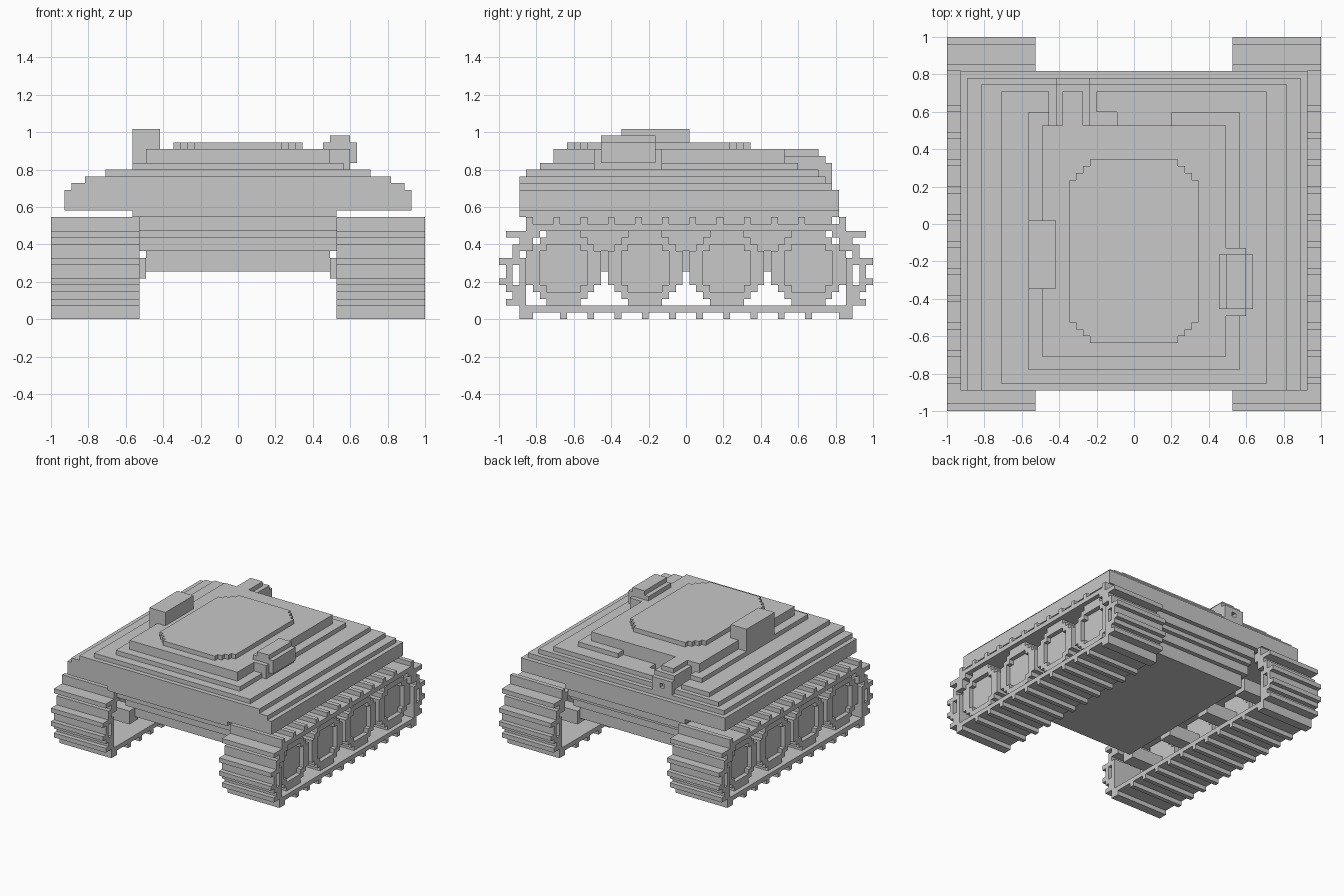
import bpy, bmesh, math
from itertools import product

cube = bpy.data.objects.get("Cube")
if cube:
    bpy.data.objects.remove(cube)

N = 55            # blocks along the longest side
S = 2 / N         # size of one block

GREY = (0.58, 0.58, 0.58, 1)
grey = bpy.data.materials.new("plain grey")
grey.use_nodes = True
grey.diffuse_color = GREY
grey.node_tree.nodes["Principled BSDF"].inputs["Base Color"].default_value = GREY


def box(x0, x1, y0, y1, z0, z1):
    """Set of block cells filling a box."""
    return set(product(range(x0, x1), range(y0, y1), range(z0, z1)))


def rect(y0, y1, z0, z1):
    """Flat set of (y, z) cells."""
    return set(product(range(y0, y1), range(z0, z1)))


def extrude(x0, x1, cells):
    """Sweep a flat set of (y, z) cells across x."""
    return {(x, y, z) for x in range(x0, x1) for y, z in cells}


def disc(cy, cz, r):
    """Stepped round set of (y, z) cells."""
    span = range(-8, 9)
    return {(cy + a, cz + b) for a in span for b in span if math.hypot(a, b) <= r}


def mirror(cells):
    return {(N - 1 - x, y, z) for x, y, z in cells}


def build(name, cells):
    """Skin the outside of a set of cells and merge its flat faces."""
    bm = bmesh.new()
    verts = {}

    def vert(p):
        if p not in verts:
            verts[p] = bm.verts.new(((p[0] - N / 2) * S, (p[1] - N / 2) * S, p[2] * S))
        return verts[p]

    for c in cells:
        for axis in range(3):
            u, v = (axis + 1) % 3, (axis + 2) % 3
            for side in (0, 1):
                n = list(c)
                n[axis] += 2 * side - 1
                if tuple(n) in cells:
                    continue
                loop = []
                for du, dv in ((0, 0), (1, 0), (1, 1), (0, 1)):
                    p = list(c)
                    p[axis] += side
                    p[u] += du
                    p[v] += dv
                    loop.append(vert(tuple(p)))
                bm.faces.new(loop if side else loop[::-1])
    bmesh.ops.dissolve_limit(bm, angle_limit=0.01, verts=bm.verts[:], edges=bm.edges[:])
    bmesh.ops.triangulate(bm, faces=[f for f in bm.faces if len(f.verts) > 4])
    mesh = bpy.data.meshes.new(name)
    bm.to_mesh(mesh)
    bm.free()
    mesh.materials.append(grey)
    obj = bpy.data.objects.new(name, mesh)
    bpy.context.collection.objects.link(obj)


# Lower hull: tapers inward toward the belly
build("lower_hull",
      box(14, 41, 10, 46, 7, 10) | box(13, 42, 8, 47, 10, 12) | box(13, 42, 7, 48, 12, 13)
      | box(13, 42, 5, 49, 13, 15) | box(12, 42, 3, 50, 15, 16))

# Upper hull: stacked plates, each smaller than the one below
upper = (box(2, 53, 3, 50, 16, 19) | box(3, 52, 3, 49, 19, 20) | box(5, 50, 3, 48, 20, 21)
         | box(8, 47, 4, 47, 21, 22) | box(12, 43, 6, 44, 22, 23) | box(14, 41, 8, 42, 23, 25))
upper -= box(15, 22, 42, 47, 21, 23) | box(22, 25, 42, 44, 21, 23)   # recess around the gun
upper -= box(25, 33, 42, 44, 22, 23)                                 # rear notch
build("upper_hull", upper)

# Roof plate with stepped corners
roof = set()
for i in range(4):
    roof |= box(18 + i, 37 - i, 13 - i, 34 + i, 25, 26)
build("roof_plate", roof)

# Roof fittings
build("roof_box", box(12, 16, 18, 28, 22, 28))
build("roof_sight", box(40, 45, 15, 23, 23, 26) | box(41, 44, 14, 24, 22, 25)
      | box(41, 44, 15, 23, 25, 27))

# Rear gun: narrow top, wider cheeks and a hollow muzzle block
build("rear_gun", (box(17, 20, 42, 47, 24, 25) | box(16, 21, 42, 47, 21, 24)
                   | box(16, 21, 47, 48, 20, 24) | box(16, 21, 48, 49, 20, 23))
      - box(18, 19, 48, 49, 21, 22))

# Track belt: hollow rounded outline, thicker at the ends, with cleats
inset = {1: 3}
for z in range(2, 14):
    inset[z] = 2 if z < 4 else 1 if z < 9 else 2 if z < 11 else 3 if z < 13 else 5
solid = {(y, z) for z, i in inset.items() for y in range(i, N - i)}
near = [d for d in product((-1, 0, 1), repeat=2) if d != (0, 0)]
belt = {(y, z) for y, z in solid if any((y + a, z + b) not in solid for a, b in near)}
belt |= {(y, 0) for y in range(9, 46, 4)} | {(y, 14) for y in range(8, 48, 4)}
end = rect(2, 4, 2, 5) | rect(3, 4, 5, 9) | rect(2, 3, 9, 11) | rect(3, 5, 10, 13)
end |= rect(3, 5, 0, 1) | {(0, 5), (0, 8), (1, 2), (1, 12), (2, 12), (4, 13), (4, 14)}
belt |= end | {(N - 1 - y, z) for y, z in end}
track = extrude(0, 13, belt)
build("right_track", track)
build("left_track", mirror(track))

# Four road wheels a side: raised rim, recessed face and an axle to the hull
for k in range(4):
    cy = 9 + 12 * k
    wheel = extrude(1, 6, disc(cy, 7, 5.4)) - extrude(1, 2, disc(cy, 7, 3.7))
    wheel |= box(6, 14, cy - 1, cy + 2, 6, 9)
    build(f"right_wheel_{k + 1}", wheel)
    build(f"left_wheel_{k + 1}", mirror(wheel))
